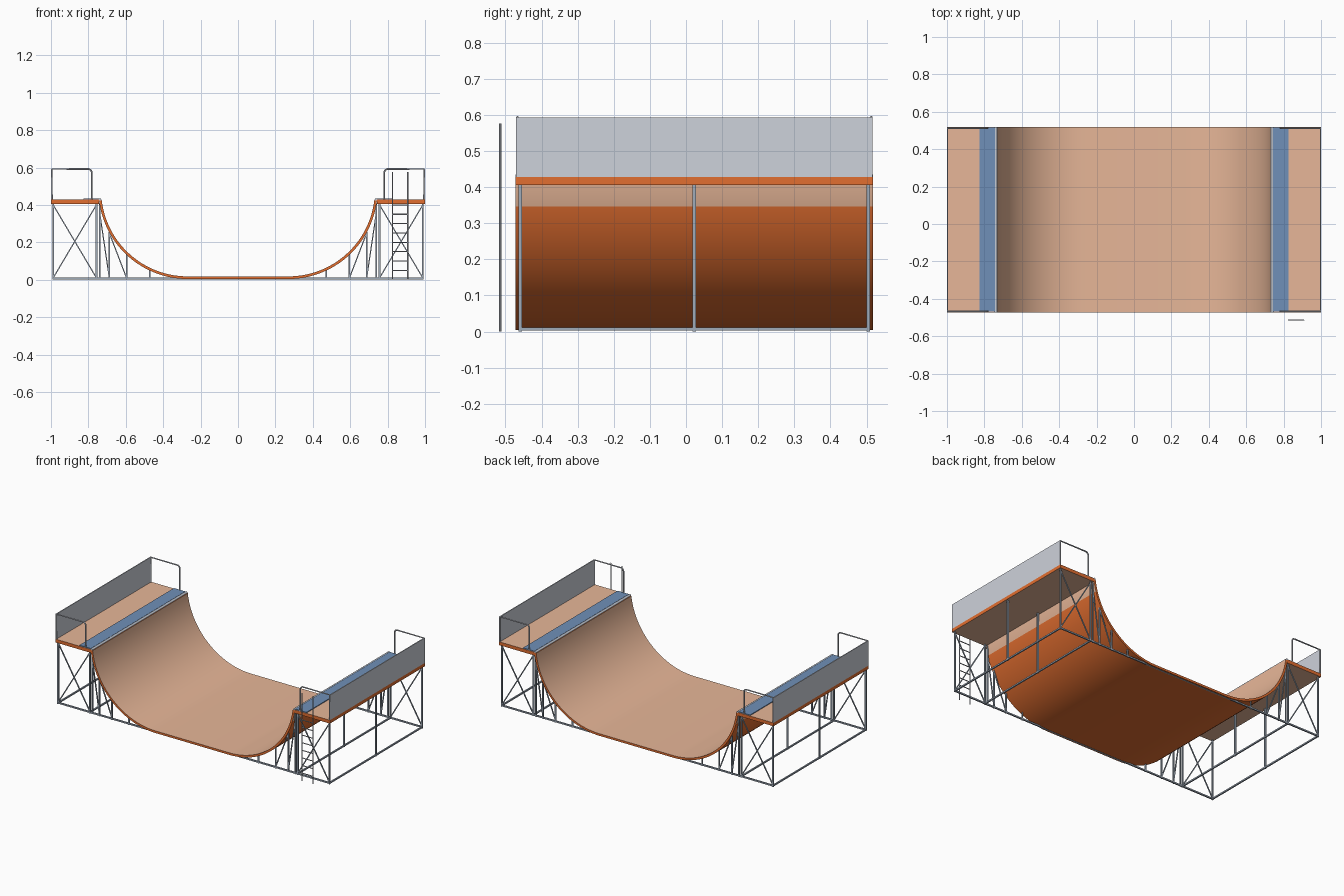
import bpy, bmesh, math
from mathutils import Vector, Matrix

if "Cube" in bpy.data.objects:
    bpy.data.objects.remove(bpy.data.objects["Cube"])


def srgb(r, g, b):
    f = lambda c: c / 12.92 if c <= 0.04045 else ((c + 0.055) / 1.055) ** 2.4
    return tuple(f(c / 255) for c in (r, g, b)) + (1.0,)


def material(name, rgb):
    m = bpy.data.materials.new(name)
    m.diffuse_color = srgb(*rgb)
    m.use_nodes = True
    m.node_tree.nodes["Principled BSDF"].inputs["Base Color"].default_value = m.diffuse_color
    return m


PLY = material("pale_plywood", (243, 192, 160))
EDGE = material("orange_timber", (226, 110, 48))
STEEL = material("frame_steel", (160, 172, 186))
PIPE = material("pipe_grey", (196, 200, 208))
PANEL = material("panel_grey", (206, 210, 219))
BLUE = material("blue_plate", (112, 144, 184))
COPING = material("coping_steel", (200, 206, 216))

Y0, Y1 = -0.472, 0.518             # ramp width
YMID = (Y0 + Y1) / 2
YF, YB = Y0 + 0.013, Y1 - 0.013    # frame planes
DECK_LOW, DECK_TOP = 0.406, 0.428
CX, CZ, R_OUT, R_IN = 0.27, 0.48, 0.476, 0.462   # transition arc


def activate(ob):
    bpy.ops.object.select_all(action='DESELECT')
    ob.select_set(True)
    bpy.context.view_layer.objects.active = ob


def finish(bm, name, mats, smooth=False):
    bmesh.ops.recalc_face_normals(bm, faces=bm.faces)
    me = bpy.data.meshes.new(name)
    bm.to_mesh(me)
    bm.free()
    ob = bpy.data.objects.new(name, me)
    bpy.context.collection.objects.link(ob)
    for m in mats:
        me.materials.append(m)
    if smooth:
        activate(ob)
        bpy.ops.object.shade_smooth_by_angle(angle=math.radians(35))
    return ob


def add_box(bm, lo, hi):
    lo, hi = Vector(lo), Vector(hi)
    mat = Matrix.Translation((lo + hi) / 2) @ Matrix.Diagonal((*(hi - lo), 1))
    bmesh.ops.create_cube(bm, size=1, matrix=mat)


def add_bar(bm, p, q, w, sides=0):
    """Square bar, or round bar when sides is given, from p to q."""
    p, q = Vector(p), Vector(q)
    d = q - p
    mat = Matrix.Translation((p + q) / 2) @ d.to_track_quat('Z', 'Y').to_matrix().to_4x4()
    if sides:
        bmesh.ops.create_cone(bm, cap_ends=True, segments=sides, radius1=w / 2,
                              radius2=w / 2, depth=d.length, matrix=mat)
    else:
        bmesh.ops.create_cube(bm, size=1, matrix=mat @ Matrix.Diagonal((w, w, d.length, 1)))


def under_z(x):
    """Height of the ramp underside at x."""
    return CZ - math.sqrt(R_OUT ** 2 - (x - CX) ** 2)


# Riding surface: two arcs joined by a flat, swept across the width
def arc(r, n=26):
    end = math.acos((CZ - 0.424) / r)
    right = [(CX + r * math.sin(end * i / n), CZ - r * math.cos(end * i / n)) for i in range(n + 1)]
    return [(-x, z) for x, z in reversed(right)] + right


bm = bmesh.new()
top, low = arc(R_IN), arc(R_OUT)
rows = [[bm.verts.new((x, y, z)) for x, z in line]
        for line, y in ((top, Y0), (top, Y1), (low, Y1), (low, Y0))]
n = len(top)
for i in range(n - 1):
    for k in range(4):
        a, b = rows[k], rows[(k + 1) % 4]
        f = bm.faces.new((a[i], a[i + 1], b[i + 1], b[i]))
        high_back = k == 2 and f.calc_center_median().z > 0.345
        f.material_index = 0 if k == 0 or high_back else 1
for i in (0, n - 1):
    bm.faces.new([r[i] for r in rows]).material_index = 1
finish(bm, "ramp_surface", [PLY, EDGE], smooth=True)

for s, side in ((-1, "left"), (1, "right")):
    # Deck: plywood faces with timber edges
    bm = bmesh.new()
    xs = sorted((s * 0.742, s * 1.0))
    add_box(bm, (xs[0], Y0, DECK_LOW), (xs[1], Y1, DECK_TOP))
    bm.normal_update()
    for f in bm.faces:
        f.material_index = 0 if abs(f.normal.z) > 0.5 else 1
    finish(bm, side + "_deck", [PLY, EDGE])

    # Blue plate along the deck lip
    bm = bmesh.new()
    xs = sorted((s * 0.744, s * 0.827))
    add_box(bm, (xs[0], Y0 + 0.003, DECK_TOP - 0.001), (xs[1], Y1 - 0.003, DECK_TOP + 0.005))
    finish(bm, side + "_lip_plate", [BLUE])

    # Round coping
    bm = bmesh.new()
    add_bar(bm, (s * 0.738, Y0, 0.427), (s * 0.738, Y1, 0.427), 0.015, 12)
    finish(bm, side + "_coping", [COPING], smooth=True)

    # Safety panel on the outer edge
    bm = bmesh.new()
    xs = sorted((s * 0.994, s * 1.0))
    add_box(bm, (xs[0], Y0 + 0.002, DECK_TOP), (xs[1], Y1 - 0.002, 0.593))
    finish(bm, side + "_safety_panel", [PANEL])

    # Guard rails at both ends, bent from pipe
    for y, end in ((Y0 + 0.005, "front"), (Y1 - 0.005, "back")):
        pts = [(0.995, DECK_TOP), (0.995, 0.592)]
        for i in range(6):
            a = math.radians(90 - 18 * i)
            pts.append((0.802 - 0.02 * math.cos(a), 0.572 + 0.02 * math.sin(a)))
        pts.append((0.782, DECK_TOP))
        cu = bpy.data.curves.new(side + "_rail", 'CURVE')
        cu.dimensions = '3D'
        cu.bevel_depth, cu.bevel_resolution, cu.use_fill_caps = 0.0048, 1, True
        sp = cu.splines.new('POLY')
        sp.points.add(len(pts) - 1)
        for p, (x, z) in zip(sp.points, pts):
            p.co = (s * x, y, z, 1)
        cu.materials.append(PIPE)
        ob = bpy.data.objects.new(side + "_" + end + "_guard_rail", cu)
        bpy.context.collection.objects.link(ob)
        activate(ob)
        bpy.ops.object.convert(target='MESH')
        bpy.ops.object.shade_smooth_by_angle(angle=math.radians(50))

    # Tower posts and floor rails
    bm = bmesh.new()
    for y in (YF, YMID, YB):
        for x in (0.988, 0.757):
            add_bar(bm, (s * x, y, 0), (s * x, y, DECK_LOW), 0.009)
    for x in (0.988, 0.757):
        add_bar(bm, (s * x, YF, 0.007), (s * x, YB, 0.007), 0.009)
    # Legs under the curve
    for y in (YF, YB):
        for x in (0.740, 0.688, 0.596, 0.472):
            add_bar(bm, (s * x, y, 0), (s * x, y, under_z(x) + 0.003), 0.008)
    finish(bm, side + "_frame", [STEEL])

    # Diagonal braces
    bm = bmesh.new()
    for y in (YF, YB):
        add_bar(bm, (s * 0.988, y, 0.01), (s * 0.757, y, 0.40), 0.006)
        add_bar(bm, (s * 0.988, y, 0.40), (s * 0.757, y, 0.01), 0.006)
        add_bar(bm, (s * 0.740, y, 0.36), (s * 0.688, y, 0.01), 0.006)
        add_bar(bm, (s * 0.688, y, 0.25), (s * 0.596, y, 0.01), 0.006)
    finish(bm, side + "_braces", [STEEL])

# Long floor rails joining both towers
bm = bmesh.new()
for y in (YF, YB):
    add_bar(bm, (-0.988, y, 0.007), (0.988, y, 0.007), 0.009)
finish(bm, "floor_rails", [STEEL])

# Ladder at the front of the right tower
bm = bmesh.new()
YL = -0.514
for x in (0.826, 0.907):
    add_bar(bm, (x, YL, 0), (x, YL, 0.577), 0.007, 8)
for i in range(1, 9):
    add_bar(bm, (0.826, YL, 0.05 * i), (0.907, YL, 0.05 * i), 0.006, 8)
finish(bm, "ladder", [PIPE], smooth=True)
